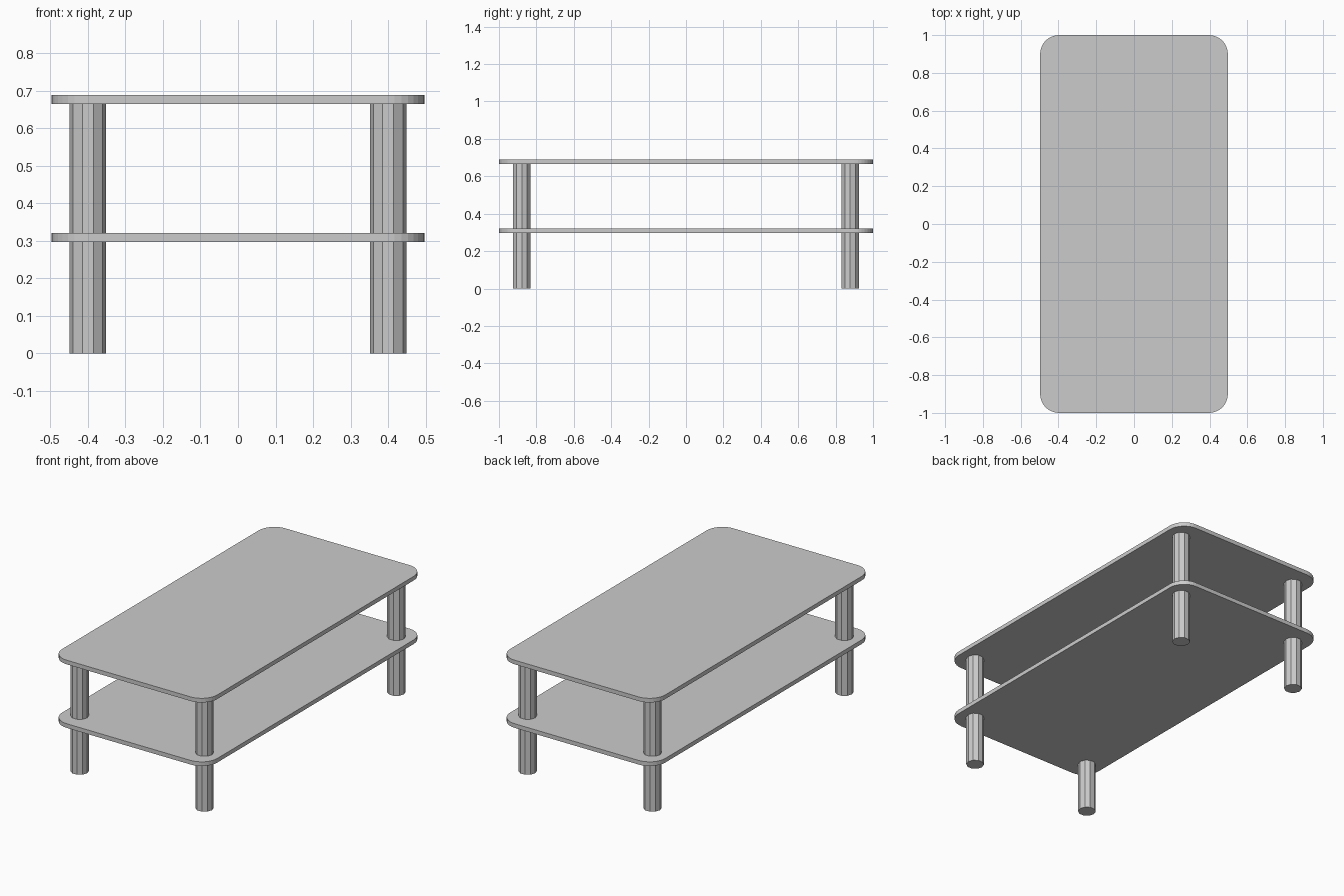
import bpy, bmesh
from math import sin, cos, pi

if "Cube" in bpy.data.objects:
    bpy.data.objects.remove(bpy.data.objects["Cube"])

HX, HY, R = 0.497, 1.0, 0.1      # board half sizes and corner radius
SEG = 8                          # segments per rounded corner
THICK = 0.024
TOP_Z, SHELF_Z = 0.665, 0.297    # undersides of the boards


def new_object(name, bm):
    mesh = bpy.data.meshes.new(name)
    bmesh.ops.recalc_face_normals(bm, faces=bm.faces)
    bm.to_mesh(mesh)
    bm.free()
    obj = bpy.data.objects.new(name, mesh)
    bpy.context.collection.objects.link(obj)
    return obj


def prism(name, outline, z0, z1):
    bm = bmesh.new()
    face = bm.faces.new([bm.verts.new((x, y, z0)) for x, y in outline])
    ext = bmesh.ops.extrude_face_region(bm, geom=[face], use_keep_orig=True)
    top = [v for v in ext["geom"] if isinstance(v, bmesh.types.BMVert)]
    bmesh.ops.translate(bm, verts=top, vec=(0, 0, z1 - z0))
    return new_object(name, bm)


# Boards: rounded rectangles
corners = [(1, 1), (-1, 1), (-1, -1), (1, -1)]
board = []
for i, (sx, sy) in enumerate(corners):
    for k in range(SEG + 1):
        a = (i + k / SEG) * pi / 2
        board.append((sx * (HX - R) + R * cos(a), sy * (HY - R) + R * sin(a)))

for name, z in (("table_top", TOP_Z), ("lower_shelf", SHELF_Z)):
    prism(name, board, z, z + THICK)

# Legs: ten-sided posts running through the shelf up to the top
names = ["back_right_leg", "back_left_leg", "front_left_leg", "front_right_leg"]
for name, (sx, sy) in zip(names, corners):
    outline = [(sx * 0.4 + 0.0485 * cos(k * pi / 5),
                sy * 0.878 + 0.0485 * sin(k * pi / 5)) for k in range(10)]
    prism(name, outline, 0, TOP_Z)
